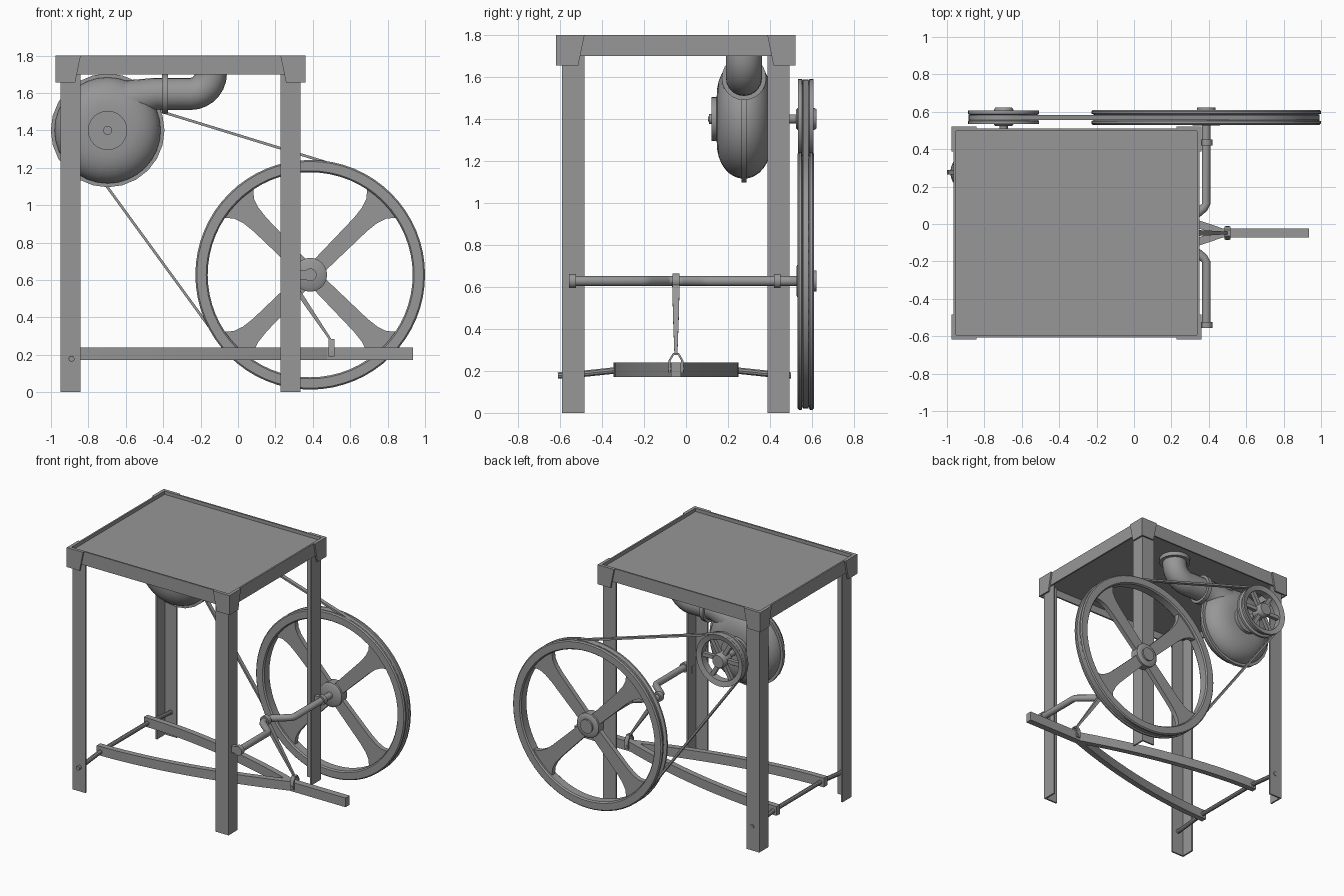
import bpy, bmesh, math
from mathutils import Vector

if "Cube" in bpy.data.objects:
    bpy.data.objects.remove(bpy.data.objects["Cube"], do_unlink=True)

iron = bpy.data.materials.new("iron_grey")
iron.use_nodes = True
GREY = (0.31, 0.31, 0.31, 1)
iron.diffuse_color = GREY
iron.node_tree.nodes["Principled BSDF"].inputs["Base Color"].default_value = GREY

TAU = 2 * math.pi


def finish(name, bm, angle=35):
    bmesh.ops.recalc_face_normals(bm, faces=bm.faces)
    me = bpy.data.meshes.new(name)
    bm.to_mesh(me)
    bm.free()
    me.shade_smooth()
    me.set_sharp_from_angle(angle=math.radians(angle))
    me.materials.append(iron)
    ob = bpy.data.objects.new(name, me)
    bpy.context.collection.objects.link(ob)
    return ob


def box(name, lo, hi):
    bm = bmesh.new()
    bmesh.ops.create_cube(bm, size=1)
    for v in bm.verts:
        v.co = [l + (h - l) * (c + 0.5) for l, h, c in zip(lo, hi, v.co)]
    return finish(name, bm)


def prism(name, pts, place, c0, c1):
    """Extrude a 2D outline from c0 to c1; place(a, b, c) gives the 3D point."""
    bm = bmesh.new()
    rings = [[bm.verts.new(place(a, b, c)) for a, b in pts] for c in (c0, c1)]
    bm.faces.new(rings[0])
    bm.faces.new(rings[1])
    for i in range(len(pts)):
        j = (i + 1) % len(pts)
        bm.faces.new((rings[0][i], rings[0][j], rings[1][j], rings[1][i]))
    return finish(name, bm)


def lathe(name, profile, x, z, n=32, closed=False):
    """Spin (radius, y) points about a y-parallel axis through (x, z)."""
    bm = bmesh.new()
    rings = [[bm.verts.new((x + r * math.cos(TAU * k / n), y, z + r * math.sin(TAU * k / n)))
              for k in range(n)] for r, y in profile]
    pairs = list(zip(rings, rings[1:])) + ([(rings[-1], rings[0])] if closed else [])
    for a, b in pairs:
        for k in range(n):
            m = (k + 1) % n
            bm.faces.new((a[k], a[m], b[m], b[k]))
    if not closed:
        bm.faces.new(rings[0])
        bm.faces.new(rings[-1])
    return finish(name, bm)


def disc(name, x, z, r, y0, y1, n=24):
    return lathe(name, [(r, y0), (r, y1)], x, z, n)


def sweep(name, path, section, ref, scales=None, closed=False):
    """Carry a section along a planar path; ref is the plane's normal."""
    path = [Vector(p) for p in path]
    ref = Vector(ref)
    bm = bmesh.new()
    rings, n = [], len(path)
    for i, p in enumerate(path):
        before = path[i - 1] if closed or i else p
        after = path[(i + 1) % n] if closed or i < n - 1 else p
        side = (after - before).normalized().cross(ref)
        s = scales[i] if scales else 1
        rings.append([bm.verts.new(p + (ref * a + side * b) * s) for a, b in section])
    for a, b in list(zip(rings, rings[1:])) + ([(rings[-1], rings[0])] if closed else []):
        for k in range(len(section)):
            m = (k + 1) % len(section)
            bm.faces.new((a[k], a[m], b[m], b[k]))
    if not closed:
        bm.faces.new(rings[0])
        bm.faces.new(rings[-1])
    return finish(name, bm)


def circle(r, n=14):
    return [(r * math.cos(TAU * k / n), r * math.sin(TAU * k / n)) for k in range(n)]


def rect(a, b):
    return [(-a, -b), (a, -b), (a, b), (-a, b)]


# Table frame, mirrored about its own centre
CX, CY, T = -0.307, -0.048, 0.012
AX, AY, TOP = 0.657, 0.558, 1.80
box("table_panel", (CX - AX + T, CY - AY + T, 1.755), (CX + AX - T, CY + AY - T, 1.775))
for s, label in ((-1, "a"), (1, "b")):
    x, y = CX + s * AX, CY + s * AY
    box("end_rail_" + label, (min(x, x - s * T), CY - AY, 1.70), (max(x, x - s * T), CY + AY, TOP))
    box("long_rail_" + label, (CX - AX, min(y, y - s * T), 1.70), (CX + AX, max(y, y - s * T), TOP))

# Angle-iron legs and tapered corner brackets
LX, LY, W = 0.642, 0.542, 0.107
L_SHAPE = [(0, 0), (W, 0), (W, T), (T, T), (T, W), (0, W)]
GUSSET = [(0, 1.655), (0.105, 1.655), (0.135, TOP), (0, TOP)]
BX, BY = AX + T, AY + T
for sx, a in ((-1, "left"), (1, "right")):
    for sy, b in ((-1, "front"), (1, "back")):
        prism(f"{b}_{a}_leg", L_SHAPE,
              lambda p, q, c: (CX + sx * (LX - p), CY + sy * (LY - q), c), 0, 1.76)
        prism(f"{b}_{a}_bracket_long", GUSSET,
              lambda p, q, c: (CX + sx * (BX - p), CY + sy * (BY - c), q), 0, T)
        prism(f"{b}_{a}_bracket_end", GUSSET,
              lambda p, q, c: (CX + sx * (BX - c), CY + sy * (BY - p), q), 0, T)

# Flywheel: grooved rim, flared spokes, hub
WX, WZ, WR, WY = 0.386, 0.628, 0.614, 0.57
rim = [(0.548, -0.03), (0.556, -0.04), (0.606, -0.04), (WR, -0.032), (WR, -0.02),
       (0.594, -0.012), (0.594, 0.012), (WR, 0.02), (WR, 0.032), (0.606, 0.04),
       (0.556, 0.04), (0.548, 0.03)]
lathe("flywheel_rim", [(r, WY + o) for r, o in rim], WX, WZ, 64, closed=True)
half = [(0.05, 0.042), (0.38, 0.05), (0.45, 0.058), (0.50, 0.075), (0.535, 0.105), (0.557, 0.13)]
outline = half + [(r, -w) for r, w in reversed(half)]
for k in range(4):
    c, s = math.cos(TAU * (k + 0.5) / 4), math.sin(TAU * (k + 0.5) / 4)
    prism("flywheel_spoke", outline,
          lambda p, q, d: (WX + p * c - q * s, d, WZ + p * s + q * c), WY - 0.018, WY + 0.018)
lathe("flywheel_hub", [(0.07, 0.526), (0.09, 0.538), (0.09, 0.602), (0.078, 0.61), (0.05, 0.61),
                       (0.05, 0.622)], WX, WZ)

# Crankshaft with bearings fixed to the right-hand legs
MID = -0.048
PX = 0.262
sweep("crankshaft", [(WX, -0.55, WZ), (WX, MID - 0.155, WZ), (WX - 0.012, MID - 0.135, WZ),
                     (PX + 0.012, MID - 0.05, WZ), (PX, MID - 0.03, WZ),
                     (PX, MID + 0.03, WZ), (PX + 0.012, MID + 0.05, WZ),
                     (WX - 0.012, MID + 0.135, WZ), (WX, MID + 0.155, WZ), (WX, 0.6, WZ)],
      circle(0.024), (0, 0, 1))
for y in (-0.54, 0.435):
    disc("crank_bearing", WX, WZ, 0.034, y - 0.016, y + 0.016)
    box("bearing_arm", (0.32, y - 0.014, WZ - 0.025), (WX - 0.01, y + 0.014, WZ + 0.025))

# Connecting rod and its fork
JX = 0.50
sweep("connecting_rod", [(PX, MID, WZ), (0.38, MID, 0.45), (JX - 0.005, MID, 0.28)],
      rect(0.018, 0.015), (0, 1, 0), [1, 0.75, 0.4])
disc("rod_big_end", PX, WZ, 0.036, MID - 0.017, MID + 0.017)
sweep("rod_fork", [(JX, MID + y, z) for y, z in
                   ((-0.03, 0.19), (-0.03, 0.25), (-0.012, 0.28), (0.012, 0.28), (0.03, 0.25), (0.03, 0.19))],
      rect(0.015, 0.005), (1, 0, 0))
disc("fork_pin", JX, 0.21, 0.01, MID - 0.038, MID + 0.038, 10)

# Treadle: foot bar, two bowed arms, and a bent pivot rod
TZ = 0.206
box("treadle_bar", (0.40, MID - 0.024, TZ - 0.034), (0.935, MID + 0.024, TZ + 0.034))
for s in (-1, 1):
    arm = [(-0.92 + 1.4 * t / 14, MID + s * 0.277 * (1 - (t / 14) ** 1.8), TZ) for t in range(15)]
    sweep("treadle_arm", arm, rect(0.034, 0.021), (0, 0, 1))
sweep("treadle_pivot", [(-0.89, -0.61, 0.178), (-0.89, -0.5, 0.185), (-0.89, -0.33, 0.203),
                        (-0.89, 0.23, 0.203), (-0.89, 0.4, 0.185), (-0.89, 0.5, 0.178)],
      circle(0.016, 10), (1, 0, 0))

# Blower casing: rounded shell, seam flange, bearing cap
FX, FZ, FY = -0.697, 1.40, 0.276
shell = []
for i in range(17):
    a = math.pi * (i / 16 - 0.5)
    shell.append((0.105 + 0.18 * math.cos(a) ** 0.9 if 0 < i < 16 else 0.105, FY + 0.13 * math.sin(a)))
lathe("blower_casing", shell, FX, FZ, 32)
disc("casing_seam", FX, FZ, 0.304, FY - 0.012, FY + 0.012)
disc("front_bearing_cap", FX, FZ, 0.105, 0.122, 0.16)
disc("front_cap_boss", FX, FZ, 0.024, 0.11, 0.13, 16)
disc("front_shaft_end", FX, FZ, 0.012, 0.105, 0.12, 12)

# Blower outlet: neck, flanges, elbow up to the table
OZ, R = 1.595, 0.086
sweep("outlet_neck", [(-0.72, FY, 1.53), (-0.60, FY, 1.555), (-0.50, FY, 1.582), (-0.44, FY, OZ), (-0.38, FY, OZ)],
      circle(R, 20), (0, 1, 0), [1.45, 1.32, 1.1, 1, 1])
sweep("outlet_flange", [(-0.405, FY, OZ), (-0.375, FY, OZ)], circle(0.106, 24), (0, 1, 0))
bend = [(-0.255 + 0.11 * math.sin(a), FY, OZ + 0.11 * (1 - math.cos(a)))
        for a in (math.pi / 2 * k / 7 for k in range(8))]
sweep("outlet_elbow", [(-0.39, FY, OZ)] + bend + [(-0.145, FY, 1.757)], circle(R, 20), (0, 1, 0))
sweep("table_flange", [(-0.145, FY, 1.725), (-0.145, FY, 1.757)], circle(0.11, 24), (0, 1, 0))

# Blower pulley
PR = 0.19
ring = [(0.152, -0.026), (PR, -0.036), (PR, -0.018), (0.174, -0.01), (0.174, 0.01),
        (PR, 0.018), (PR, 0.036), (0.152, 0.026)]
lathe("pulley_rim", [(r, WY + o) for r, o in ring], FX, FZ, 36, closed=True)
lathe("pulley_hub", [(0.045, 0.524), (0.052, 0.532), (0.052, 0.612), (0.045, 0.622)], FX, FZ)
disc("blower_shaft", FX, FZ, 0.022, 0.38, 0.60, 16)
disc("rear_bearing_cap", FX, FZ, 0.105, 0.39, 0.43)
for k in range(6):
    d = Vector((math.cos(TAU * k / 6), 0, math.sin(TAU * k / 6)))
    hub = Vector((FX, WY, FZ))
    sweep("pulley_spoke", [hub + d * 0.04, hub + d * 0.16], rect(0.014, 0.014), (0, 1, 0))

# Drive belt: outer tangents around pulley and flywheel
r1, r2 = 0.180, 0.600
dx, dz = WX - FX, WZ - FZ
base = math.atan2(dz, dx)
lean = math.acos((r1 - r2) / math.hypot(dx, dz))
belt = []
for cx, cz, r, start, end in ((WX, WZ, r2, base - lean, base + lean),
                              (FX, FZ, r1, base + lean, base - lean + TAU)):
    belt += [(cx + r * math.cos(a), WY, cz + r * math.sin(a))
             for a in (start + (end - start) * k / 40 for k in range(41))]
sweep("drive_belt", belt, rect(0.014, 0.007), (0, 1, 0), closed=True)
